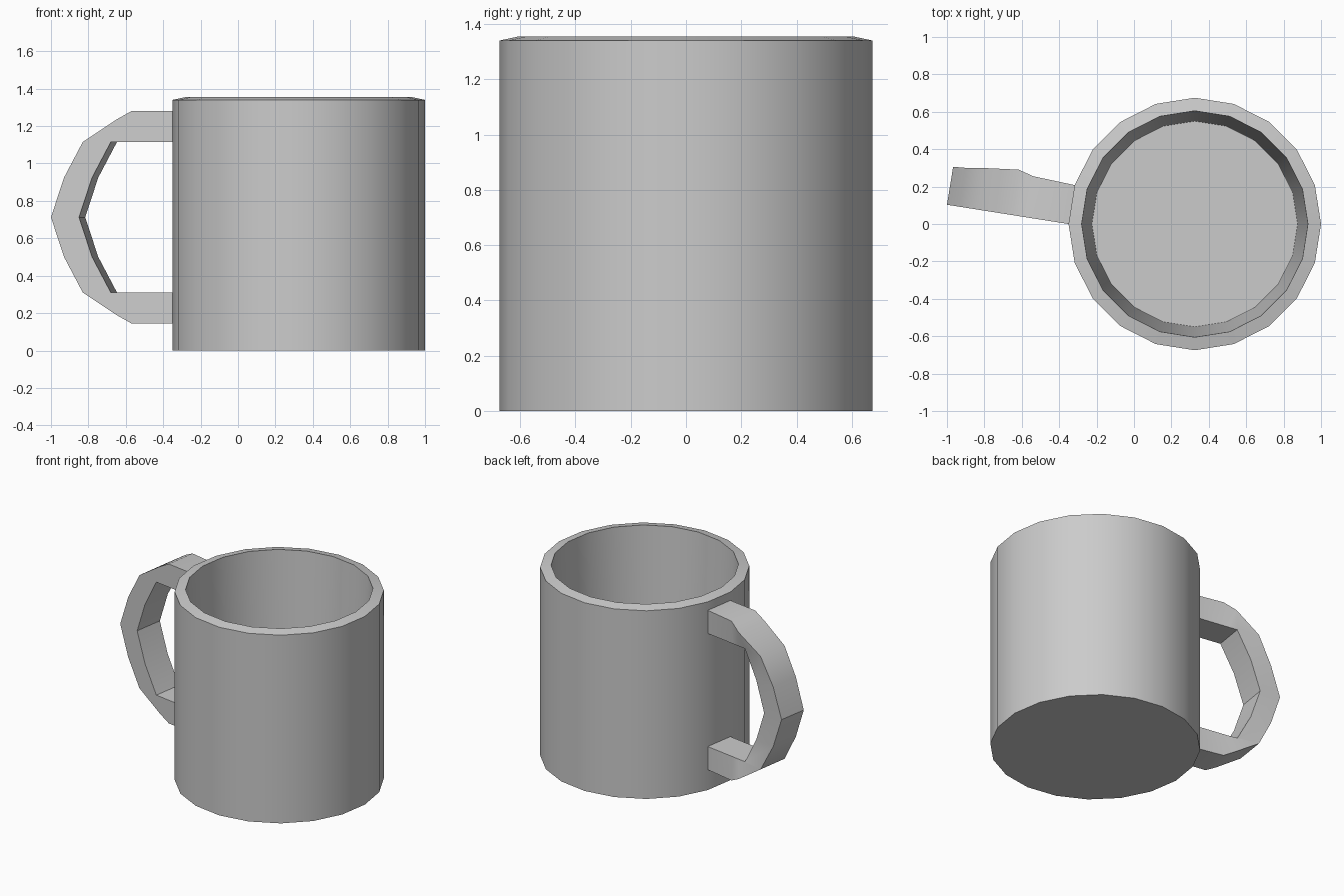
import bpy, math

if "Cube" in bpy.data.objects:
    bpy.data.objects.remove(bpy.data.objects["Cube"])

CX, SIDES, MID_Z = 0.325, 20, 0.7125


def make_object(name, verts, faces):
    mesh = bpy.data.meshes.new(name)
    mesh.from_pydata(verts, [], faces)
    mesh.update()
    obj = bpy.data.objects.new(name, mesh)
    bpy.context.collection.objects.link(obj)
    bpy.ops.object.select_all(action='DESELECT')
    obj.select_set(True)
    bpy.context.view_layer.objects.active = obj
    bpy.ops.object.mode_set(mode='EDIT')
    bpy.ops.mesh.select_all(action='SELECT')
    bpy.ops.mesh.normals_make_consistent(inside=False)
    bpy.ops.object.mode_set(mode='OBJECT')
    bpy.ops.object.shade_smooth_by_angle(angle=math.radians(30))
    return obj


# Cup: outer wall, sloping rim, tapered inside and floor
profile = [(0.675, 0), (0.675, 1.34), (0.605, 1.355), (0.55, 0.08)]
verts = []
for r, z in profile:
    for i in range(SIDES):
        a = 2 * math.pi * i / SIDES
        verts.append((CX + r * math.cos(a), r * math.sin(a), z))
faces = []
for k in range(len(profile) - 1):
    for i in range(SIDES):
        j = (i + 1) % SIDES
        faces.append((k * SIDES + i, k * SIDES + j,
                      (k + 1) * SIDES + j, (k + 1) * SIDES + i))
last = (len(profile) - 1) * SIDES
faces.append(tuple(reversed(range(SIDES))))
faces.append(tuple(range(last, last + SIDES)))
make_object("cup", verts, faces)

# Handle: grows from one side of the cup, along that side's normal
# Each row: outer x, outer z, inner x, inner z, extra width at the back outer edge
half = [
    (-0.35, 1.28, -0.35, 1.115, 0.0),
    (-0.57, 1.28, -0.57, 1.115, 0.012),
    (-0.65, 1.235, -0.62, 1.115, 0.035),
    (-0.83, 1.115, -0.68, 1.115, 0.015),
    (-0.93, 0.925, -0.78, 0.925, 0.0),
    (-1.00, MID_Z, -0.85, MID_Z, -0.005),
]
rows = half + [(a, 2 * MID_Z - b, c, 2 * MID_Z - d, e)
               for a, b, c, d, e in reversed(half[:-1])]
SLOPE = math.tan(math.radians(9))
verts, faces = [], []
for xo, zo, xi, zi, extra in rows:
    yo, yi = (-0.35 - xo) * SLOPE, (-0.35 - xi) * SLOPE
    verts += [(xo, yo, zo), (xo + 0.033, yo + 0.208 + extra, zo),
              (xi + 0.033, yi + 0.208, zi), (xi, yi, zi)]
for k in range(len(rows) - 1):
    for i in range(4):
        j = (i + 1) % 4
        faces.append((4 * k + i, 4 * k + j, 4 * k + 4 + j, 4 * k + 4 + i))
n = len(verts)
faces += [(0, 1, 2, 3), (n - 1, n - 2, n - 3, n - 4)]
make_object("handle", verts, faces)
